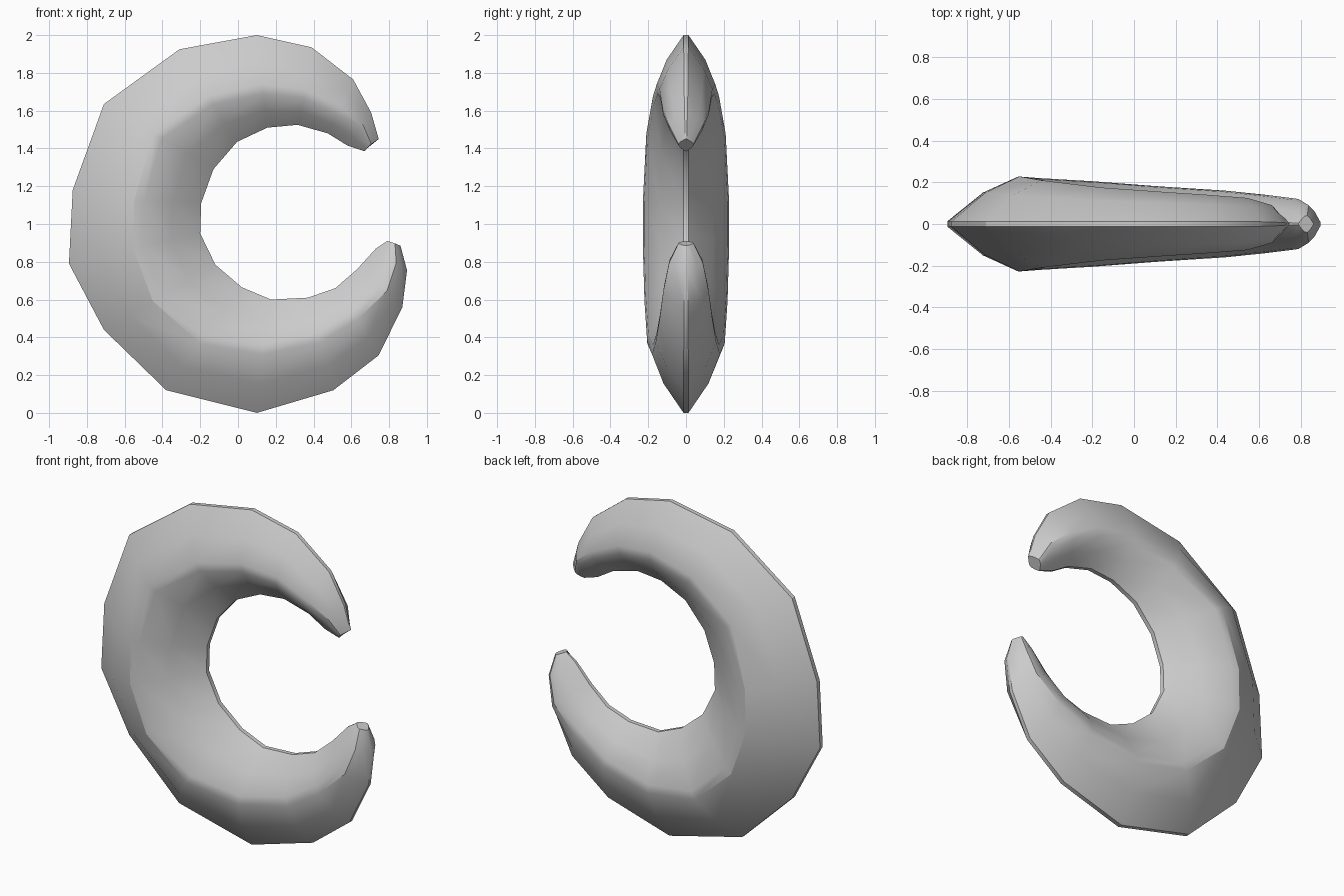
import bpy, bmesh, math
from mathutils import Vector

if "Cube" in bpy.data.objects:
    bpy.data.objects.remove(bpy.data.objects["Cube"])

# Outer rim, side ridge and inner rim (x, z) from the upper tip round to the lower tip
outer = [(.745, 1.45), (.705, 1.59), (.61, 1.765), (.39, 1.935), (.10, 2), (-.31, 1.925),
         (-.71, 1.635), (-.875, 1.18), (-.895, .79), (-.71, .44), (-.38, .12), (.10, 0),
         (.505, .12), (.745, .305), (.87, .56), (.895, .755), (.86, .885)]
ridge = [(.70, 1.42), (.655, 1.51), (.535, 1.60), (.35, 1.69), (.13, 1.715), (-.145, 1.655),
         (-.425, 1.465), (-.525, 1.12), (-.53, .875), (-.43, .605), (-.185, .388), (.13, .335),
         (.43, .40), (.62, .515), (.775, .66), (.825, .80), (.825, .90)]
inner = [(.67, 1.385), (.58, 1.415), (.475, 1.48), (.315, 1.525), (.155, 1.51), (-.005, 1.435),
         (-.13, 1.29), (-.195, 1.11), (-.20, .95), (-.12, .785), (.02, .665), (.175, .60),
         (.37, .61), (.515, .66), (.63, .76), (.73, .87), (.79, .91)]
# Half thickness at the ridge
depth = [.04, .09, .125, .14, .155, .175, .21, .228, .228, .22, .205, .18, .16, .14, .12, .09, .04]


def section(o, r, i, d):
    """Closed cross-section: rounded lens with narrow flats on rims and ridges."""
    o, r, i = Vector(o), Vector(r), Vector(i)
    k = min(1, d / .15)
    w = .025 * k
    r_out, r_in = r + (o - r).normalized() * w, r + (i - r).normalized() * w
    half = [(o, .013 * k),
            (o.lerp(r_out, .5), d * .66),
            (r_out, d), (r_in, d * .97),
            (r_in.lerp(i, .5), d * .62),
            (i, .013 * k)]
    front = [(p.x, -y, p.y) for p, y in half]
    back = [(p.x, y, p.y) for p, y in reversed(half)]
    return front + back


# Loft the sections into the crescent
bm = bmesh.new()
rings = [[bm.verts.new(c) for c in section(*s)] for s in zip(outer, ridge, inner, depth)]
for a, b in zip(rings, rings[1:]):
    n = len(a)
    for j in range(n):
        bm.faces.new((a[j], a[(j + 1) % n], b[(j + 1) % n], b[j]))
bm.faces.new(rings[0])
bm.faces.new(rings[-1])
bmesh.ops.recalc_face_normals(bm, faces=bm.faces)

mesh = bpy.data.meshes.new("crescent")
bm.to_mesh(mesh)
bm.free()
obj = bpy.data.objects.new("crescent", mesh)
bpy.context.collection.objects.link(obj)
bpy.context.view_layer.objects.active = obj
obj.select_set(True)
bpy.ops.object.shade_smooth_by_angle(angle=math.radians(32))
